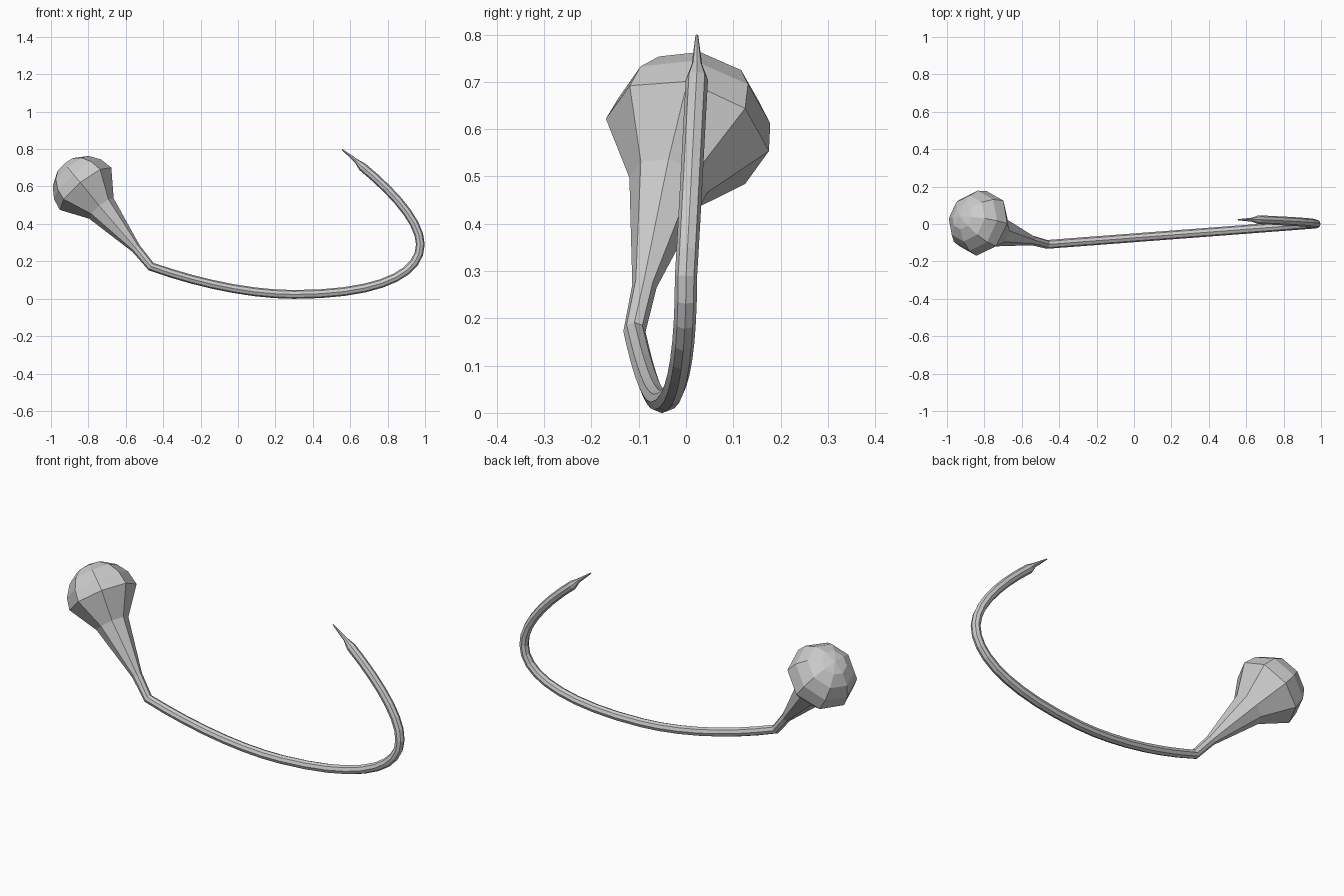
import bpy, bmesh
from math import sin, cos, pi
from mathutils import Vector
from mathutils.geometry import interpolate_bezier

if "Cube" in bpy.data.objects:
    bpy.data.objects.remove(bpy.data.objects["Cube"])

SIDES = 8


def loft(name, rings):
    """Skin round rings (centre, radius) along a path, closing both ends."""
    bm = bmesh.new()
    loops = []
    side_ref = Vector((0, 1, 0))
    pts = [r[0] for r in rings]
    for i, (c, r) in enumerate(rings):
        before = (c - pts[i - 1]).normalized() if i else Vector()
        after = (pts[i + 1] - c).normalized() if i < len(pts) - 1 else Vector()
        t = (before + after).normalized()
        u = (side_ref - t * side_ref.dot(t)).normalized()
        v = t.cross(u)
        loops.append([bm.verts.new(c + (u * cos(2 * pi * k / SIDES) + v * sin(2 * pi * k / SIDES)) * r)
                      for k in range(SIDES)])
    for a, b in zip(loops, loops[1:]):
        for k in range(SIDES):
            n = (k + 1) % SIDES
            bm.faces.new((a[k], a[n], b[n], b[k]))
    bm.faces.new(loops[0][::-1])
    bm.faces.new(loops[-1])
    bmesh.ops.recalc_face_normals(bm, faces=bm.faces)
    me = bpy.data.meshes.new(name)
    bm.to_mesh(me)
    bm.free()
    ob = bpy.data.objects.new(name, me)
    bpy.context.collection.objects.link(ob)
    return ob


# Curved wire: three bezier spans drawn in the front plane, leaning in y
spans = [
    ((-.465, .172), (-.22, .085), (.06, .023), (.30, .023), 8),
    ((.30, .023), (.75, .023), (.975, .13), (.975, .29), 10),
    ((.975, .29), (.975, .41), (.83, .57), (.665, .705), 8),
]
path = []
for i, (a, b, c, d, n) in enumerate(spans):
    pts = interpolate_bezier(*[Vector((p[0], 0, p[1])) for p in (a, b, c, d)], n)
    for j, p in enumerate(pts):
        if i and j == 0:
            continue
        y = .023 * j / (n - 1) if i == 2 else -.109 * (.975 - p.x) / 1.44
        path.append(Vector((p.x, y, p.z)))

# Neck and bulb: flares out to the widest ring, then a round dome
centre = Vector((-.815, .003, .588))
neck = Vector((-.545, -.088, .268))
axis = (centre - neck).normalized()
R = .178
dome = [(centre + axis * R * sin(a), R * cos(a)) for a in (pi / 8, pi / 4, pi * 3 / 8, pi * .49)]
bulb = dome[::-1] + [(centre, R), (Vector((-.73, -.037, .482)), .085), (neck, .026)]

# Pointed tip
tip = [(Vector((.632, .023, .737)), .011), (Vector((.556, .023, .798)), .003)]

loft("hook_with_bulb", bulb + [(p, .0235) for p in path] + tip)
